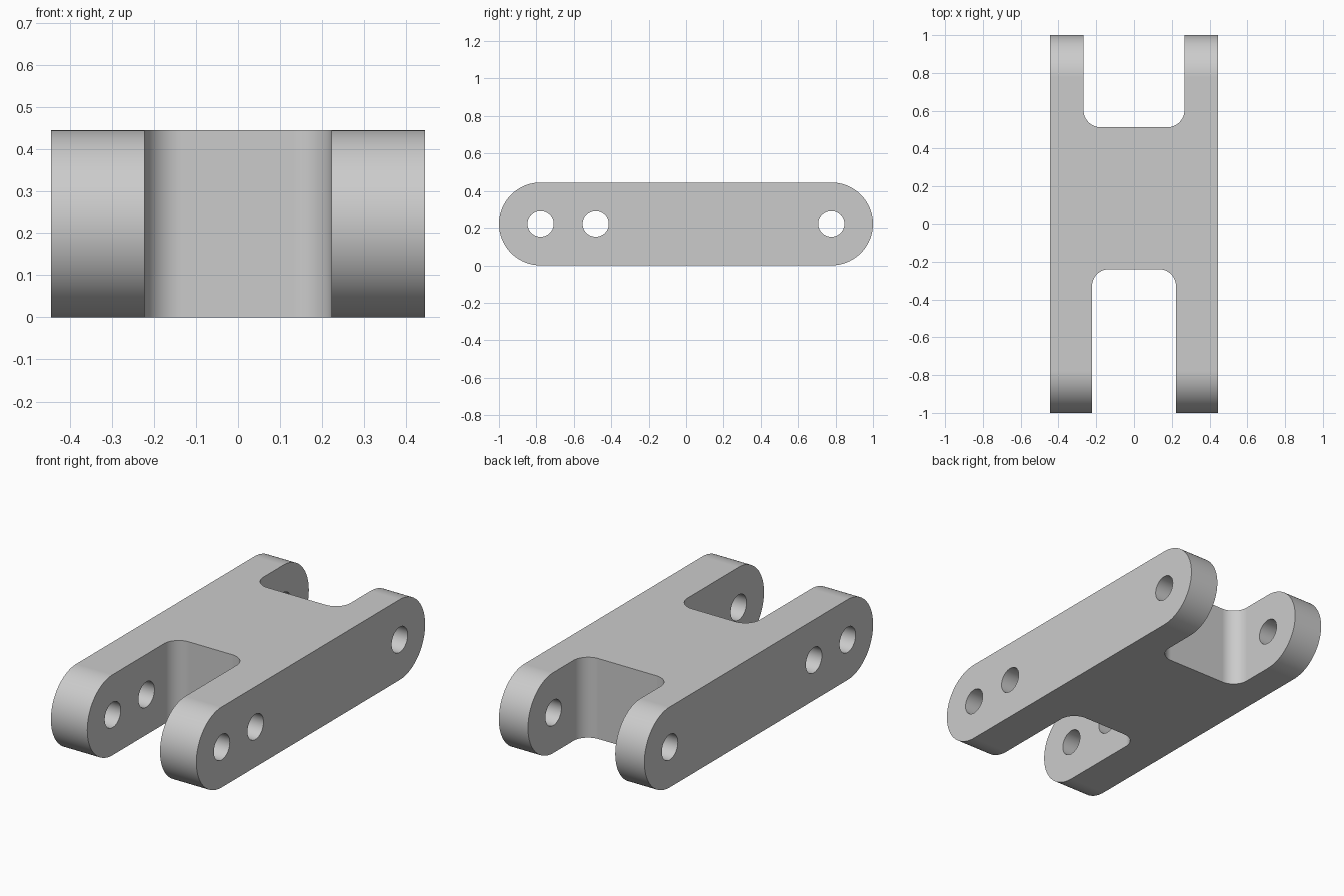
import bpy
import bmesh
from math import sin, cos, pi
from mathutils import Vector

cube = bpy.data.objects.get("Cube")
if cube:
    bpy.data.objects.remove(cube, do_unlink=True)

HALF_WIDTH = 0.445
RADIUS = 0.2225          # end rounding, half of the height
END_Y = 1 - RADIUS       # centre of the rounded ends
FILLET = 0.09

metal = bpy.data.materials.new("plain_grey")
metal.use_nodes = True
grey = (0.6, 0.6, 0.6, 1)
metal.diffuse_color = grey
metal.node_tree.nodes["Principled BSDF"].inputs["Base Color"].default_value = grey


def arc(cx, cy, r, start, end, steps):
    return [(cx + r * cos(start + (end - start) * i / steps),
             cy + r * sin(start + (end - start) * i / steps)) for i in range(steps + 1)]


def prism(name, outline, place, sweep):
    """Extrude a closed outline; place maps its 2D points into space."""
    bm = bmesh.new()
    face = bm.faces.new([bm.verts.new(place(a, b)) for a, b in outline])
    moved = bmesh.ops.extrude_face_region(bm, geom=[face])["geom"]
    bmesh.ops.translate(bm, vec=Vector(sweep),
                        verts=[v for v in moved if isinstance(v, bmesh.types.BMVert)])
    bmesh.ops.recalc_face_normals(bm, faces=bm.faces)
    mesh = bpy.data.meshes.new(name)
    bm.to_mesh(mesh)
    bm.free()
    mesh.materials.append(metal)
    obj = bpy.data.objects.new(name, mesh)
    bpy.context.collection.objects.link(obj)
    return obj


def slot(name, half, floor, side):
    """Filleted slot open towards the given end of the link."""
    inner = half - FILLET
    centre = floor + FILLET      # measured outward from the middle
    outline = [(half, 1.2)] + arc(inner, centre, FILLET, 0, -pi / 2, 16)
    outline += arc(-inner, centre, FILLET, -pi / 2, -pi, 16) + [(-half, 1.2)]
    return prism(name, outline, lambda a, b: (a, b * side, -0.1), (0, 0, 0.7))


def pin_hole(name, y):
    outline = arc(y, RADIUS, 0.07, 0, 2 * pi, 48)[:-1]
    return prism(name, outline, lambda a, b: (-0.6, a, b), (1.2, 0, 0))


# Link body: a stadium swept across the width
stadium = (arc(END_Y, RADIUS, RADIUS, -pi / 2, pi / 2, 48)
           + arc(-END_Y, RADIUS, RADIUS, pi / 2, 3 * pi / 2, 48))
body = prism("link_body", stadium, lambda a, b: (-HALF_WIDTH, a, b), (2 * HALF_WIDTH, 0, 0))

# Fork slots and pin holes
cutters = [slot("front_slot_cutter", 0.2225, 0.24, -1),
           slot("rear_slot_cutter", 0.267, 0.513, 1),
           pin_hole("front_hole_cutter", -END_Y),
           pin_hole("middle_hole_cutter", -0.483),
           pin_hole("rear_hole_cutter", END_Y)]

bpy.ops.object.select_all(action="DESELECT")
body.select_set(True)
bpy.context.view_layer.objects.active = body
for cutter in cutters:
    cut = body.modifiers.new(cutter.name, "BOOLEAN")
    cut.operation = "DIFFERENCE"
    cut.solver = "EXACT"
    cut.object = cutter
    bpy.ops.object.modifier_apply(modifier=cut.name)
for cutter in cutters:
    bpy.data.objects.remove(cutter, do_unlink=True)

# Smooth rounded surfaces, crisp rims, even flats
bpy.ops.object.shade_smooth_by_angle(angle=pi / 6)
weighted = body.modifiers.new("even_flats", "WEIGHTED_NORMAL")
weighted.keep_sharp = True
